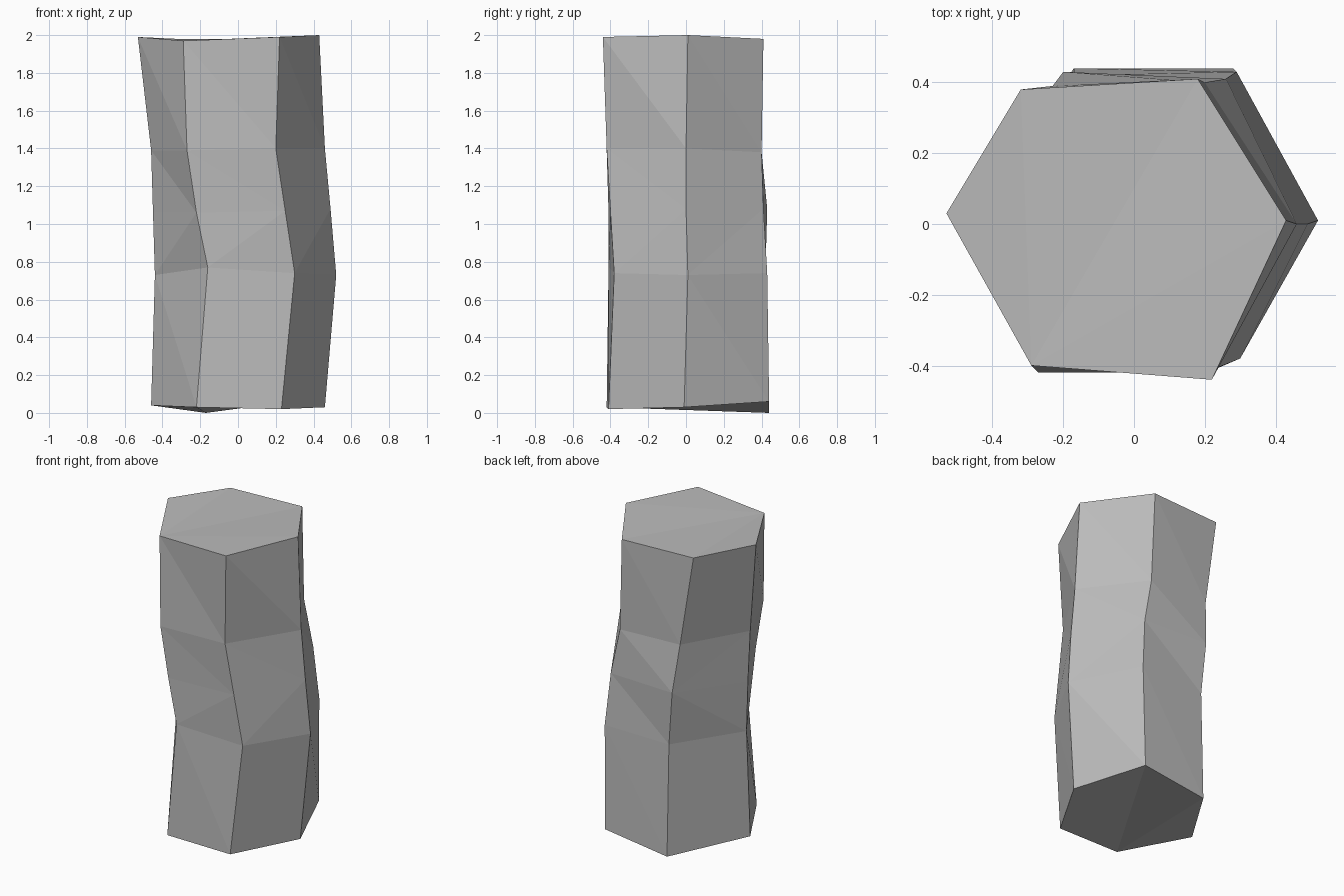
import bpy
import bmesh

default_cube = bpy.data.objects.get("Cube")
if default_cube:
    bpy.data.objects.remove(default_cube, do_unlink=True)


def flat_material(name, value):
    material = bpy.data.materials.new(name)
    material.use_nodes = True
    colour = (value, value, value, 1)
    material.diffuse_color = colour
    material.node_tree.nodes["Principled BSDF"].inputs["Base Color"].default_value = colour
    return material


# Uneven hexagonal cross-sections from base to top, counter-clockwise from +x
sections = {
    "base": [(.46, -.01, .03), (.28, .44, .06), (-.17, .44, 0),
             (-.46, -.01, .04), (-.22, -.42, .03), (.23, -.41, .02)],
    "bulge": [(.52, .01, .73), (.29, .43, .74), (-.17, .42, .73),
              (-.44, 0, .73), (-.16, -.41, .77), (.3, -.38, .74)],
    "waist": [(.49, 0, 1.08), (.26, .41, 1.08), (-.2, .43, 1.08),
              (-.45, 0, 1.06), (-.22, -.41, 1.06), (.25, -.4, 1.07)],
    "shoulder": [(.46, 0, 1.4), (.2, .4, 1.38), (-.23, .39, 1.39),
                 (-.46, -.01, 1.39), (-.27, -.42, 1.39), (.2, -.42, 1.4)],
    "top": [(.43, .01, 2), (.18, .41, 1.98), (-.32, .38, 1.98),
            (-.53, .03, 1.99), (-.29, -.4, 1.97), (.22, -.44, 1.99)],
}

# Side panels whose crease rises instead of falling, by lower section
rising_creases = {"bulge": {0, 3, 4, 5}, "waist": {2}}


def build_column(name, material):
    bm = bmesh.new()
    names = list(sections)
    rings = [[bm.verts.new(point) for point in sections[key]] for key in names]

    # Faceted sides: two triangles for each panel
    for key, lower, upper in zip(names, rings, rings[1:]):
        for i in range(len(lower)):
            a, b = lower[i], lower[i - len(lower) + 1]
            c, d = upper[i - len(lower) + 1], upper[i]
            if i in rising_creases.get(key, ()):
                triangles = (a, b, c), (a, c, d)
            else:
                triangles = (a, b, d), (b, c, d)
            for triangle in triangles:
                bm.faces.new(triangle)

    # Slightly uneven caps, fanned from the front corner
    for ring in (rings[0], rings[-1]):
        fan = ring[4:] + ring[:4]
        for second, third in zip(fan[1:], fan[2:]):
            bm.faces.new((fan[0], second, third))

    bmesh.ops.recalc_face_normals(bm, faces=bm.faces)
    mesh = bpy.data.meshes.new(name)
    bm.to_mesh(mesh)
    bm.free()
    mesh.materials.append(material)
    column = bpy.data.objects.new(name, mesh)
    bpy.context.collection.objects.link(column)
    return column


build_column("stone_column", flat_material("stone_grey", .5))
